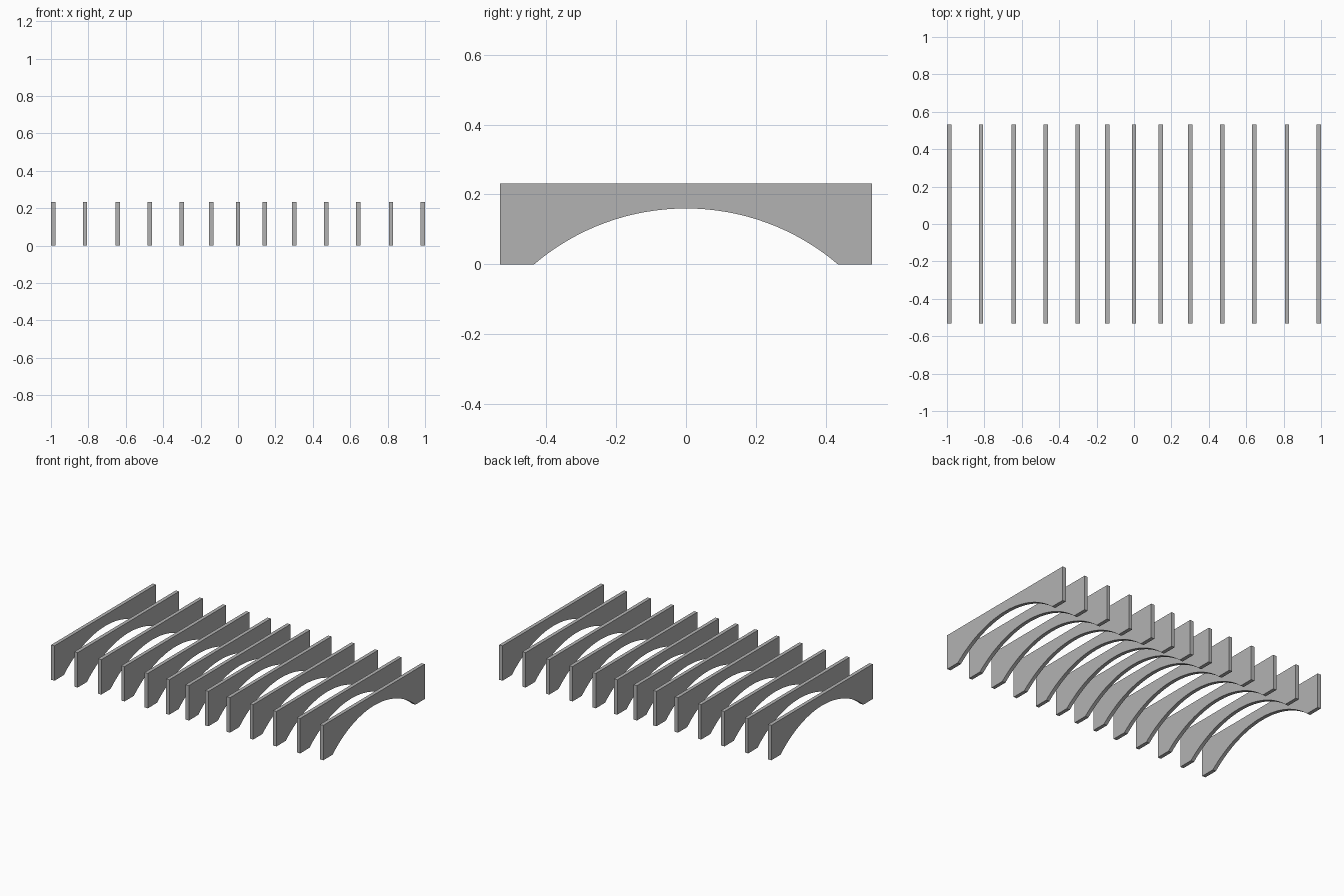
import bpy
import bmesh
import math

cube = bpy.data.objects.get("Cube")
if cube:
    bpy.data.objects.remove(cube, do_unlink=True)

LENGTH, HEIGHT, THICK = 1.066, 0.232, 0.024
HALF_SPAN, RISE, STEPS = 0.435, 0.16, 32

# Plain concrete grey
grey = bpy.data.materials.new("concrete_grey")
grey.use_nodes = True
colour = (0.45, 0.45, 0.45, 1)
grey.diffuse_color = colour
grey.node_tree.nodes["Principled BSDF"].inputs["Base Color"].default_value = colour


def rib_profile():
    """Rectangular side outline with a circular arch cut from below."""
    radius = (HALF_SPAN ** 2 + RISE ** 2) / (2 * RISE)
    sweep = math.asin(HALF_SPAN / radius)
    points = [(-LENGTH / 2, 0)]
    for i in range(STEPS + 1):
        a = sweep * (2 * i / STEPS - 1)
        points.append((radius * math.sin(a), RISE - radius * (1 - math.cos(a))))
    return points + [(LENGTH / 2, 0), (LENGTH / 2, HEIGHT), (-LENGTH / 2, HEIGHT)]


# One rib mesh, shared by every rib
bm = bmesh.new()
side = bm.faces.new([bm.verts.new((-THICK / 2, y, z)) for y, z in rib_profile()])
grown = bmesh.ops.extrude_face_region(bm, geom=[side])
moved = [v for v in grown["geom"] if isinstance(v, bmesh.types.BMVert)]
bmesh.ops.translate(bm, verts=moved, vec=(THICK, 0, 0))
bmesh.ops.recalc_face_normals(bm, faces=bm.faces)
mesh = bpy.data.meshes.new("arched_rib")
bm.to_mesh(mesh)
bm.free()
mesh.materials.append(grey)


def add_rib(name, x):
    rib = bpy.data.objects.new(name, mesh)
    rib.location.x = x
    bpy.context.collection.objects.link(rib)
    return rib


# Row of ribs, mirrored about the centre one
centre = add_rib("centre_rib", 0)
for i, x in enumerate((0.144, 0.302, 0.473, 0.644, 0.818, 0.988), 1):
    add_rib(f"left_rib_{i}", x)
    add_rib(f"right_rib_{i}", -x)

# Smooth the arch soffit, keep the corners sharp
bpy.ops.object.select_all(action="DESELECT")
centre.select_set(True)
bpy.context.view_layer.objects.active = centre
bpy.ops.object.shade_smooth_by_angle(angle=math.radians(30))
